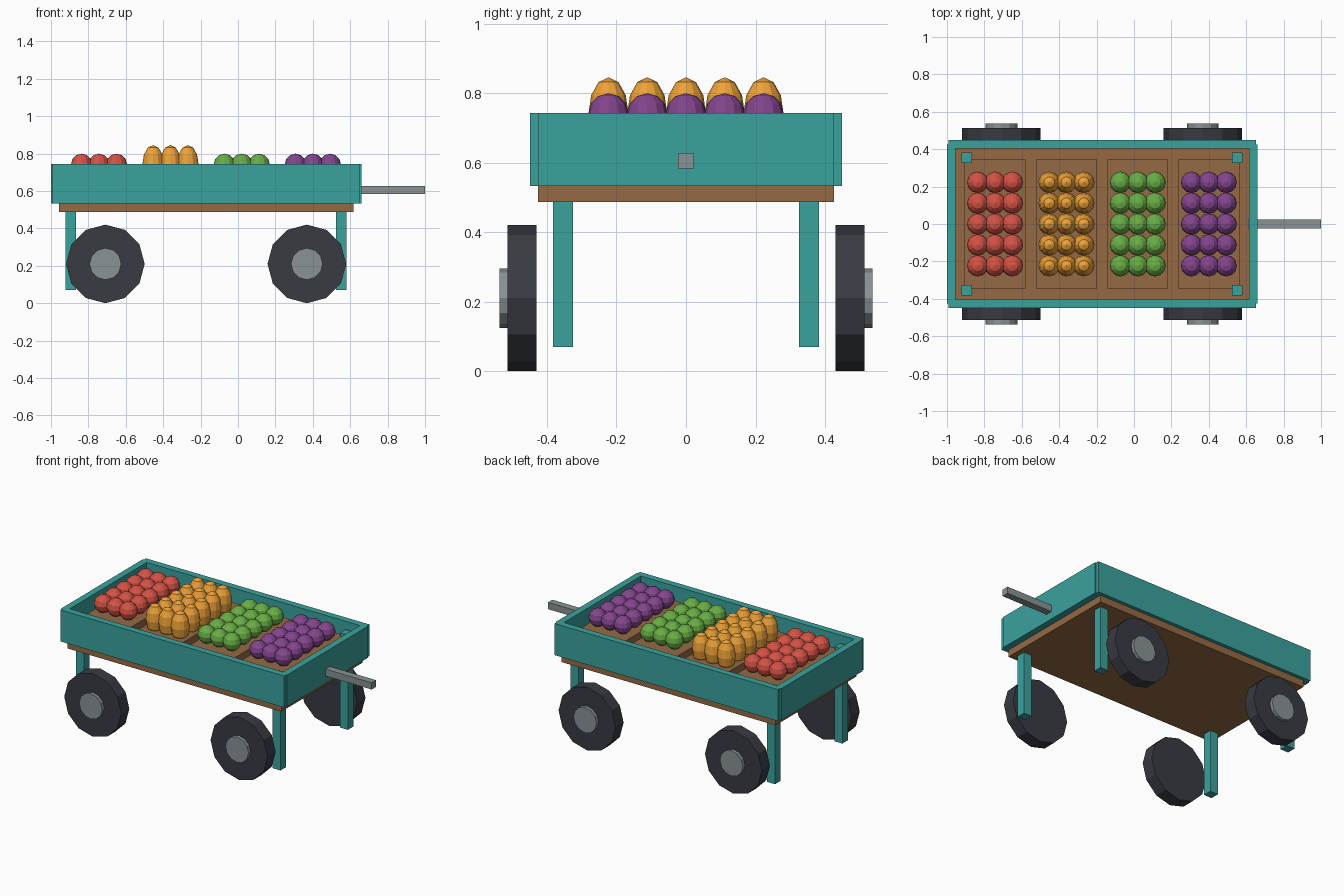
import bpy, bmesh, math
from mathutils import Matrix, Vector

if "Cube" in bpy.data.objects:
    bpy.data.objects.remove(bpy.data.objects["Cube"])


def material(name, rgb):
    m = bpy.data.materials.new(name)
    m.diffuse_color = (*rgb, 1)
    m.use_nodes = True
    m.node_tree.nodes["Principled BSDF"].inputs["Base Color"].default_value = m.diffuse_color
    return m


TEAL = material("teal_paint", (0.043, 0.36, 0.34))
WOOD = material("wood", (0.30, 0.144, 0.057))
RUBBER = material("rubber", (0.04, 0.043, 0.055))
METAL = material("metal", (0.25, 0.29, 0.30))


def finish(name, bm, mat):
    me = bpy.data.meshes.new(name)
    bm.to_mesh(me)
    bm.free()
    me.materials.append(mat)
    ob = bpy.data.objects.new(name, me)
    bpy.context.collection.objects.link(ob)
    return ob


def box(name, lo, hi, mat):
    lo, hi = Vector(lo), Vector(hi)
    bm = bmesh.new()
    bmesh.ops.create_cube(bm, size=1, matrix=Matrix.Translation((lo + hi) / 2)
                          @ Matrix.Diagonal((*(hi - lo), 1)))
    return finish(name, bm, mat)


def disc(name, x, y0, y1, z, r, mat):
    """Twelve-sided cylinder lying along y."""
    bm = bmesh.new()
    bmesh.ops.create_cone(bm, cap_ends=True, segments=12, radius1=r, radius2=r,
                          depth=abs(y1 - y0),
                          matrix=Matrix.Translation((x, (y0 + y1) / 2, z))
                          @ Matrix.Rotation(math.pi / 2, 4, 'X'))
    return finish(name, bm, mat)


# Bed and raised walls
box("bed", (-0.957, -0.426, 0.487), (0.617, 0.426, 0.533), WOOD)
for side, s in (("front", -1), ("back", 1)):
    ys = sorted((s * 0.404, s * 0.449))
    box(side + "_wall", (-0.992, ys[0], 0.533), (0.653, ys[1], 0.743), TEAL)
box("left_wall", (-1.0, -0.426, 0.533), (-0.955, 0.426, 0.743), TEAL)
box("right_wall", (0.615, -0.426, 0.533), (0.66, 0.426, 0.743), TEAL)

# Pull handle
box("handle", (0.609, -0.023, 0.583), (1.0, 0.023, 0.628), METAL)

# Legs, wheels and hubs at each corner
for end, leg_x, wheel_x in (("left", -0.894, -0.709), ("right", 0.552, 0.368)):
    for side, s in (("front", -1), ("back", 1)):
        tag = side + "_" + end
        box(tag + "_leg", (leg_x - 0.029, s * 0.354 - 0.029, 0.07),
            (leg_x + 0.029, s * 0.354 + 0.029, 0.70), TEAL)
        disc(tag + "_wheel", wheel_x, s * 0.43, s * 0.514, 0.21, 0.21, RUBBER)
        disc(tag + "_hub", wheel_x, s * 0.45, s * 0.536, 0.21, 0.085, METAL)

# Four bins, each with a 3 x 5 layer of produce
R = 0.0575
BINS = (("tomato", -0.743, 1.0, (0.66, 0.085, 0.06)),
        ("squash", -0.361, 1.8, (0.85, 0.36, 0.04)),
        ("cabbage", 0.020, 1.0, (0.14, 0.42, 0.06)),
        ("beetroot", 0.400, 1.0, (0.23, 0.06, 0.27)))
for name, cx, stretch, rgb in BINS:
    box(name + "_bin", (cx - 0.163, -0.345, 0.533), (cx + 0.163, 0.345, 0.68), WOOD)
    bm = bmesh.new()
    for i in (-1, 0, 1):
        for j in range(-2, 3):
            bmesh.ops.create_uvsphere(
                bm, u_segments=12, v_segments=6, radius=R,
                matrix=Matrix.Translation((cx + i * 0.0925, j * 0.1115, 0.742))
                @ Matrix.Diagonal((1, 1, stretch, 1)))
    finish(name + "_produce", bm, material(name + "_skin", rgb))
